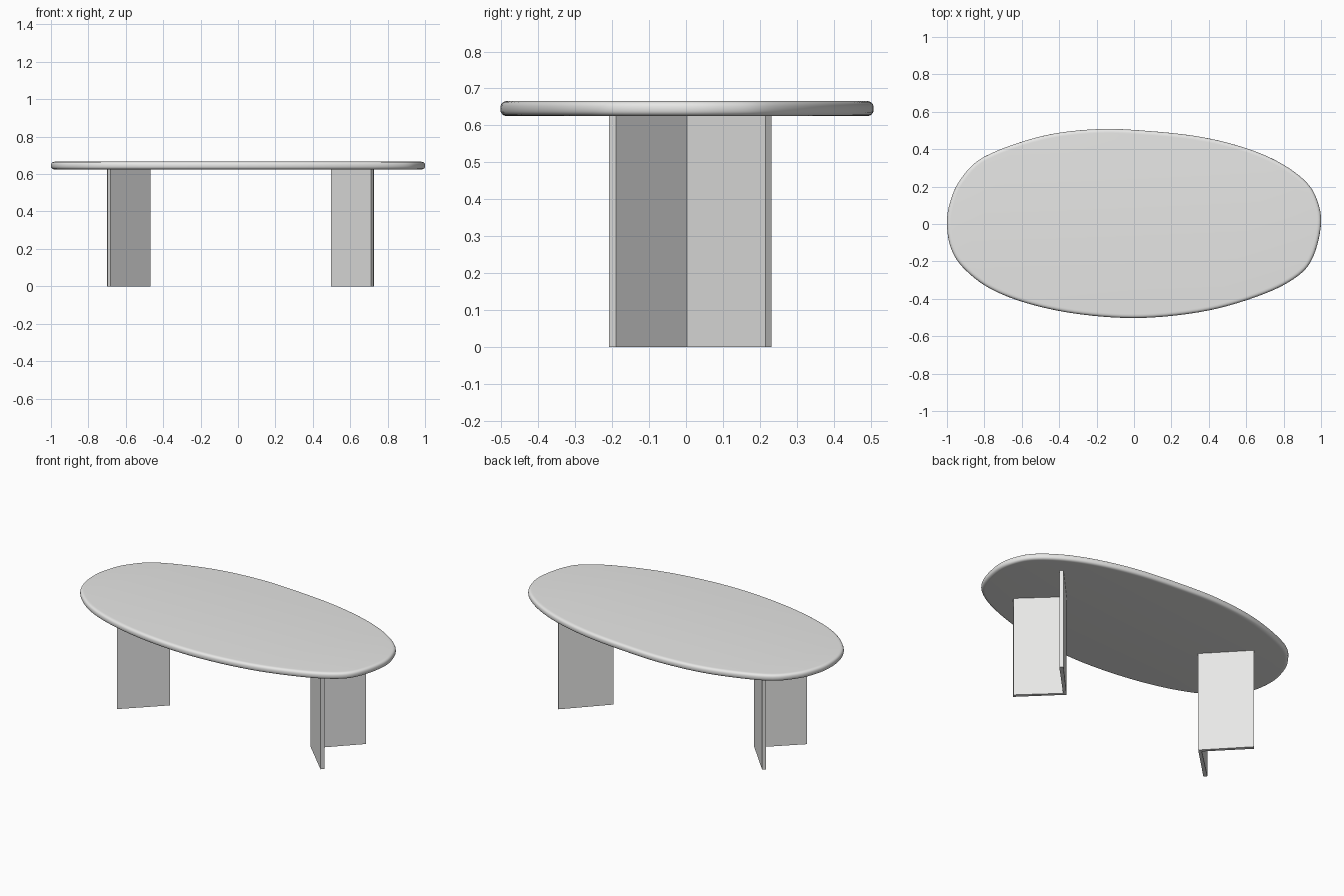
import bpy, bmesh, math
from mathutils import Vector

if "Cube" in bpy.data.objects:
    bpy.data.objects.remove(bpy.data.objects["Cube"])

grey = bpy.data.materials.new("light grey")
grey.diffuse_color = (0.8, 0.8, 0.79, 1)
grey.use_nodes = True
grey.node_tree.nodes["Principled BSDF"].inputs["Base Color"].default_value = grey.diffuse_color


def finish(name, bm, smooth):
    bmesh.ops.recalc_face_normals(bm, faces=bm.faces)
    mesh = bpy.data.meshes.new(name)
    bm.to_mesh(mesh)
    bm.free()
    mesh.materials.append(grey)
    ob = bpy.data.objects.new(name, mesh)
    bpy.context.collection.objects.link(ob)
    if smooth:
        bpy.ops.object.select_all(action='DESELECT')
        ob.select_set(True)
        bpy.context.view_layer.objects.active = ob
        bpy.ops.object.shade_smooth_by_angle(angle=math.radians(40))
    return ob


def loft(rings):
    """Skin a stack of closed rings and cap both ends."""
    bm = bmesh.new()
    loops = [[bm.verts.new(p) for p in ring] for ring in rings]
    n = len(loops[0])
    for a, b in zip(loops, loops[1:]):
        for i in range(n):
            j = (i + 1) % n
            bm.faces.new((a[i], a[j], b[j], b[i]))
    bm.faces.new(loops[0])
    bm.faces.new(loops[-1])
    return bm


def smooth_closed(points, steps):
    """Catmull-Rom curve through the control points."""
    pts, n, out = [Vector(p) for p in points], len(points), []
    for i in range(n):
        a, b, c, d = (pts[(i + k) % n] for k in (-1, 0, 1, 2))
        for s in range(steps):
            t = s / steps
            out.append(0.5 * (2 * b + (c - a) * t + (2 * a - 5 * b + 4 * c - d) * t ** 2
                              + (3 * b - a - 3 * c + d) * t ** 3))
    return out


# Table top: pebble outline (counter-clockwise) with a rounded rim
outline = smooth_closed([
    (1.0, 0.0), (0.98, 0.125), (0.92, 0.225), (0.785, 0.325), (0.6, 0.405), (0.36, 0.465),
    (0.08, 0.497), (-0.2, 0.507), (-0.5, 0.468), (-0.8, 0.36), (-0.93, 0.235), (-0.985, 0.11),
    (-1.0, 0.0), (-0.98, -0.125), (-0.915, -0.232), (-0.77, -0.345), (-0.55, -0.43),
    (-0.27, -0.485), (0.05, -0.502), (0.4, -0.462), (0.7, -0.372), (0.88, -0.275),
    (0.96, -0.17)], 6)
n = len(outline)
normals = []
for i in range(n):
    t = (outline[(i + 1) % n] - outline[i - 1]).normalized()
    normals.append(Vector((t.y, -t.x)))
Z_LOW, Z_HIGH, DEPTH = 0.625, 0.666, 0.022
mid, half = (Z_LOW + Z_HIGH) / 2, (Z_HIGH - Z_LOW) / 2
rings = []
for k in range(13):
    a = -math.pi / 2 + math.pi * k / 12
    inset = DEPTH * (1 - abs(math.cos(a)) ** 0.8)
    z = mid + half * math.copysign(abs(math.sin(a)) ** 0.8, a)
    rings.append([(p.x - m.x * inset, p.y - m.y * inset, z) for p, m in zip(outline, normals)])
finish("table_top", loft(rings), True)

# Legs: V-shaped pairs of panels opening outwards
section = [(0.496, 0.003), (0.711, -0.208), (0.725, -0.19),
           (0.522, 0.003), (0.728, 0.215), (0.712, 0.232)]
for name, flip in (("right_leg", False), ("left_leg", True)):
    pts = [(0.028 - x if flip else x, y) for x, y in section]
    finish(name, loft([[(x, y, z) for x, y in pts] for z in (0, 0.635)]), False)
